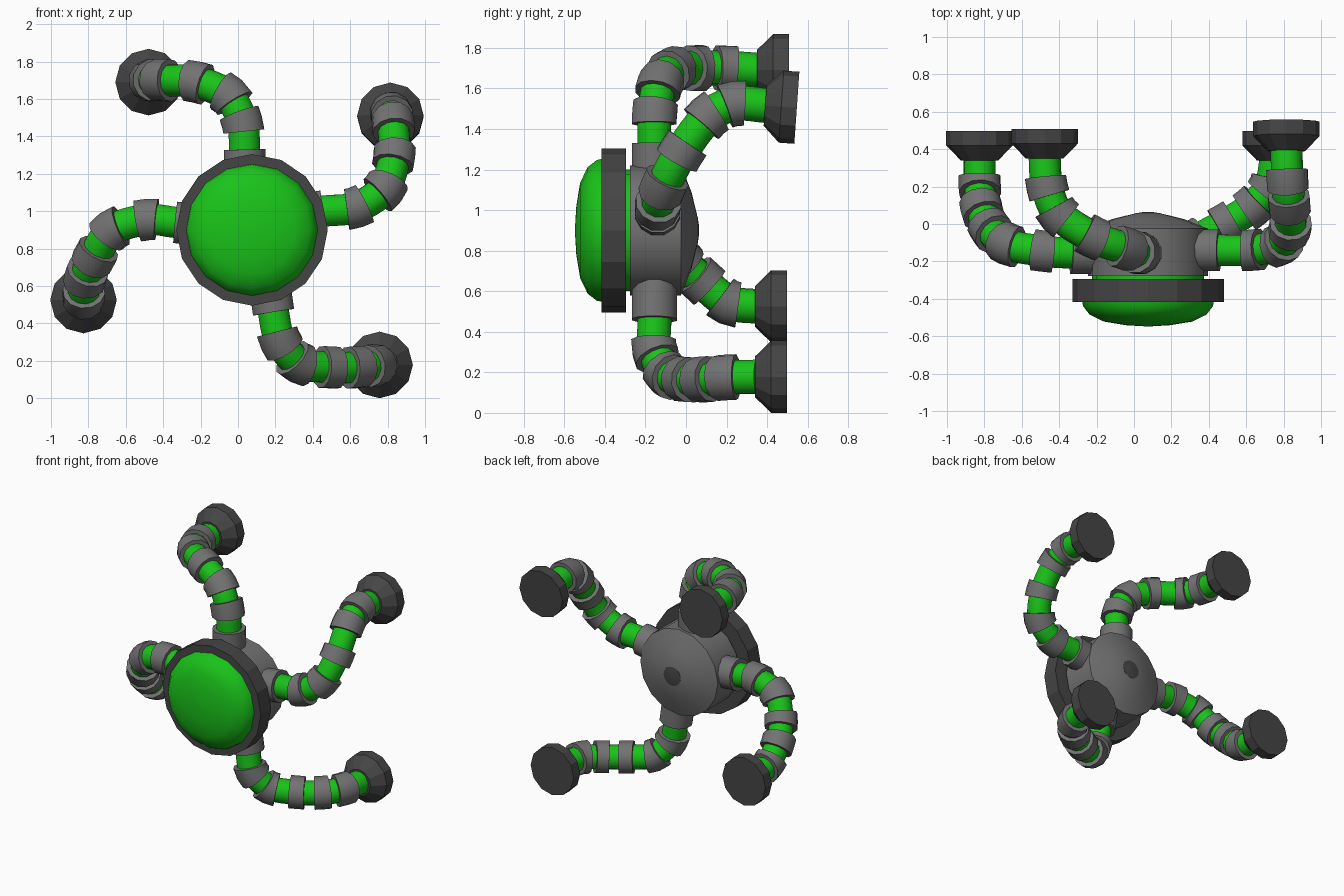
import bpy, bmesh, math
from mathutils import Vector

if "Cube" in bpy.data.objects:
    bpy.data.objects.remove(bpy.data.objects["Cube"])

CENTRE = Vector((0.075, 0, 0.90))   # axis of the round body


def material(name, rgb):
    m = bpy.data.materials.new(name)
    m.diffuse_color = (*rgb, 1)
    m.use_nodes = True
    m.node_tree.nodes["Principled BSDF"].inputs["Base Color"].default_value = m.diffuse_color
    return m


GREEN = material("green", (0.01, 0.55, 0.01))
DARK = material("dark_grey", (0.06, 0.06, 0.06))
GREY = material("mid_grey", (0.17, 0.17, 0.17))


def skin(name, sections, mat, sharp=40):
    """Loft equal-sized rings of points, capping both ends."""
    bm = bmesh.new()
    rings = [[bm.verts.new(p) for p in s] for s in sections]
    n = len(rings[0])
    for a, b in zip(rings, rings[1:]):
        for i in range(n):
            j = (i + 1) % n
            bm.faces.new((a[i], a[j], b[j], b[i]))
    bm.faces.new(rings[0])
    bm.faces.new(rings[-1])
    bmesh.ops.recalc_face_normals(bm, faces=bm.faces)
    me = bpy.data.meshes.new(name)
    bm.to_mesh(me)
    bm.free()
    ob = bpy.data.objects.new(name, me)
    bpy.context.collection.objects.link(ob)
    me.materials.append(mat)
    bpy.ops.object.select_all(action='DESELECT')
    ob.select_set(True)
    bpy.context.view_layer.objects.active = ob
    bpy.ops.object.shade_smooth_by_angle(angle=math.radians(sharp))
    return ob


def ring(centre, u, v, r, n):
    return [centre + r * (u * math.cos(2 * math.pi * i / n) + v * math.sin(2 * math.pi * i / n))
            for i in range(n)]


def disc(name, profile, mat, n=16, sharp=40):
    """Turn (radius, y) points about the body axis."""
    u, v = Vector((1, 0, 0)), Vector((0, 0, 1))
    return skin(name, [ring(CENTRE + Vector((0, y, 0)), u, v, r, n) for r, y in profile], mat, sharp)


# Body: green dome, dark rim, green neck, grey housing with shallow cone back
disc("front_dome", [(.355, -.40), (.347, -.44), (.312, -.485), (.235, -.522),
                    (.12, -.541), (.02, -.547)], GREEN, sharp=60)
disc("rim", [(.36, -.417), (.405, -.417), (.405, -.295), (.30, -.295)], DARK, sharp=20)
disc("neck", [(.30, -.32), (.30, -.26)], GREEN)
disc("housing", [(.32, -.277), (.32, -.025), (.19, .027), (.07, .056)], GREY, sharp=30)
disc("back_cap", [(.07, .05), (.07, .057), (.03, .063), (.005, .064)], DARK)


def spline(pts, steps=10):
    """Catmull-Rom samples with their arc length; every steps-th sample is a knot."""
    p = [Vector(q) for q in pts]
    p = [2 * p[0] - p[1]] + p + [2 * p[-1] - p[-2]]
    out = []
    for i in range(1, len(p) - 2):
        a, b, c, d = p[i - 1:i + 3]
        for k in range(steps):
            t = k / steps
            out.append(.5 * (2 * b + (c - a) * t + (2 * a - 5 * b + 4 * c - d) * t * t
                             + (3 * b - a - 3 * c + d) * t ** 3))
    out.append(p[-2])
    arc = [0]
    for a, b in zip(out, out[1:]):
        arc.append(arc[-1] + (b - a).length)
    return out, arc


def at(path, arc, s):
    for i in range(len(arc) - 1):
        if s <= arc[i + 1]:
            return path[i].lerp(path[i + 1], (s - arc[i]) / (arc[i + 1] - arc[i]))
    return path[-1].copy()


def tube(name, path, arc, s0, s1, r, rings, mat, n=12):
    """Sweep a round section along part of a path."""
    sections, u, last = [], None, None
    for k in range(rings):
        s = s0 + (s1 - s0) * k / (rings - 1)
        t = (at(path, arc, min(s + .02, arc[-1])) - at(path, arc, max(s - .02, 0))).normalized()
        if u is None:
            u = t.orthogonal().normalized()
        else:
            u = last.rotation_difference(t) @ u
        last = t
        sections.append(ring(at(path, arc, s), u, t.cross(u), r, n))
    return skin(name, sections, mat, sharp=50)


# Arms: root, end of root socket, five band centres, start of foot
ARMS = {
    "upper_left": [(.035, -.155, 1.15), (.035, -.155, 1.33), (.022, -.155, 1.475), (-.05, -.13, 1.615),
                   (-.22, -.07, 1.69), (-.40, .05, 1.70), (-.465, .20, 1.70), (-.478, .36, 1.69)],
    "upper_right": [(.25, -.14, .965), (.455, -.14, 1.0), (.63, -.14, 1.02), (.78, -.11, 1.12),
                    (.835, -.02, 1.29), (.83, .11, 1.46), (.82, .24, 1.525), (.815, .40, 1.515)],
    "lower_left": [(-.18, -.155, .93), (-.335, -.155, .94), (-.485, -.145, .955), (-.67, -.11, .90),
                   (-.765, -.03, .76), (-.815, .08, .65), (-.825, .21, .545), (-.826, .35, .525)],
    "lower_right": [(.165, -.155, .65), (.19, -.155, .46), (.225, -.155, .31), (.325, -.09, .19),
                    (.49, .0, .165), (.63, .09, .165), (.725, .20, .175), (.757, .35, .178)],
}

for side, pts in ARMS.items():
    path, arc = spline(pts)
    knots = arc[::10]
    tube(side + "_hose", path, arc, 0, arc[-1], .086, 32, GREEN)
    tube(side + "_socket", path, arc, 0, knots[1], .115, 3, GREY)
    for i, s in enumerate(knots[2:7]):
        tube(f"{side}_band_{i + 1}", path, arc, s - .05, s + .05, .114, 3, GREY)

    # Suction foot facing backwards
    end = path[-1]
    d = Vector((0, 1, -.07 if side == "upper_right" else 0)).normalized()
    u = Vector((0, -d.z, d.y))
    v = d.cross(u)
    skin(side + "_foot", [ring(end + d * h, u, v, r, 12) for h, r in
                          [(-.01, .10), (.07, .178), (.147, .178)]], DARK, sharp=20)
